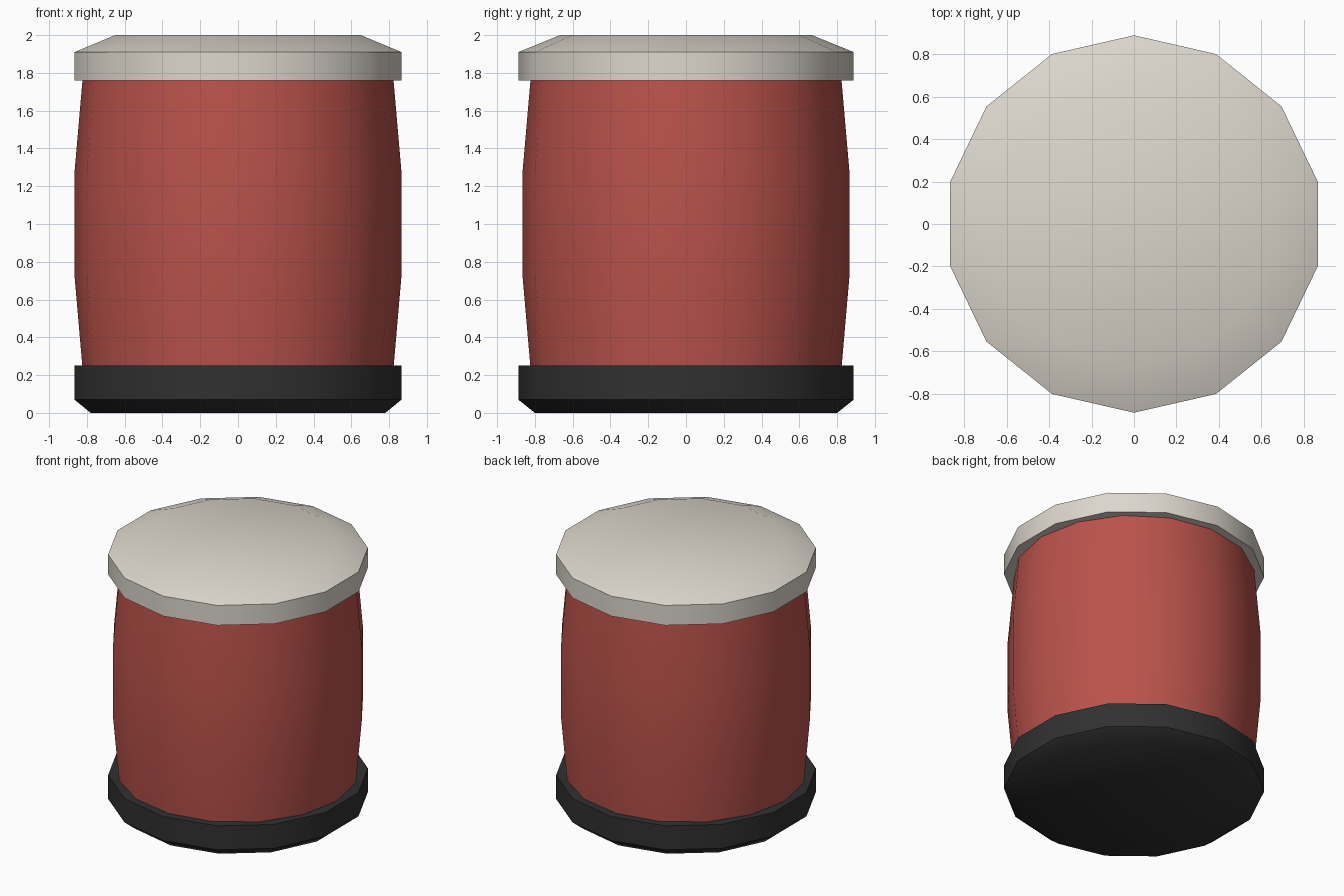
import bpy
import math

cube = bpy.data.objects.get("Cube")
if cube:
    bpy.data.objects.remove(cube, do_unlink=True)


def material(name, rgb):
    mat = bpy.data.materials.new(name)
    mat.use_nodes = True
    colour = (*rgb, 1.0)
    mat.diffuse_color = colour
    mat.node_tree.nodes["Principled BSDF"].inputs["Base Color"].default_value = colour
    return mat


def turned(name, profile, sides, mat):
    """Revolve (radius, height) points about z, with a corner on the y axis."""
    verts, faces = [], []
    for radius, z in profile:
        for i in range(sides):
            a = math.pi / 2 + math.tau * i / sides
            verts.append((radius * math.cos(a), radius * math.sin(a), z))
    for r in range(len(profile) - 1):
        for i in range(sides):
            j = (i + 1) % sides
            low, high = r * sides, (r + 1) * sides
            faces.append((low + i, low + j, high + j, high + i))
    # Closed ends
    faces.append(tuple(reversed(range(sides))))
    faces.append(tuple(range(len(verts) - sides, len(verts))))
    mesh = bpy.data.meshes.new(name)
    mesh.from_pydata(verts, [], faces)
    mesh.materials.append(mat)
    obj = bpy.data.objects.new(name, mesh)
    bpy.context.collection.objects.link(obj)
    bpy.ops.object.select_all(action="DESELECT")
    obj.select_set(True)
    bpy.context.view_layer.objects.active = obj
    bpy.ops.object.shade_smooth_by_angle(angle=math.radians(45))
    return obj


red = material("red", (0.49, 0.085, 0.07))
cream = material("warm_white", (0.72, 0.68, 0.61))
black = material("soft_black", (0.03, 0.03, 0.03))

# Bulging drum, its ends tucked into the base and lid
turned("body", [(0.82, 0.2), (0.865, 0.72), (0.865, 1.28), (0.82, 1.8)], 16, red)

# Base with a bevelled foot
turned("base", [(0.80, 0), (0.888, 0.07), (0.888, 0.25)], 14, black)

# Lid with a shallow bevelled top
turned("lid", [(0.888, 1.76), (0.888, 1.91), (0.667, 2.0)], 14, cream)
